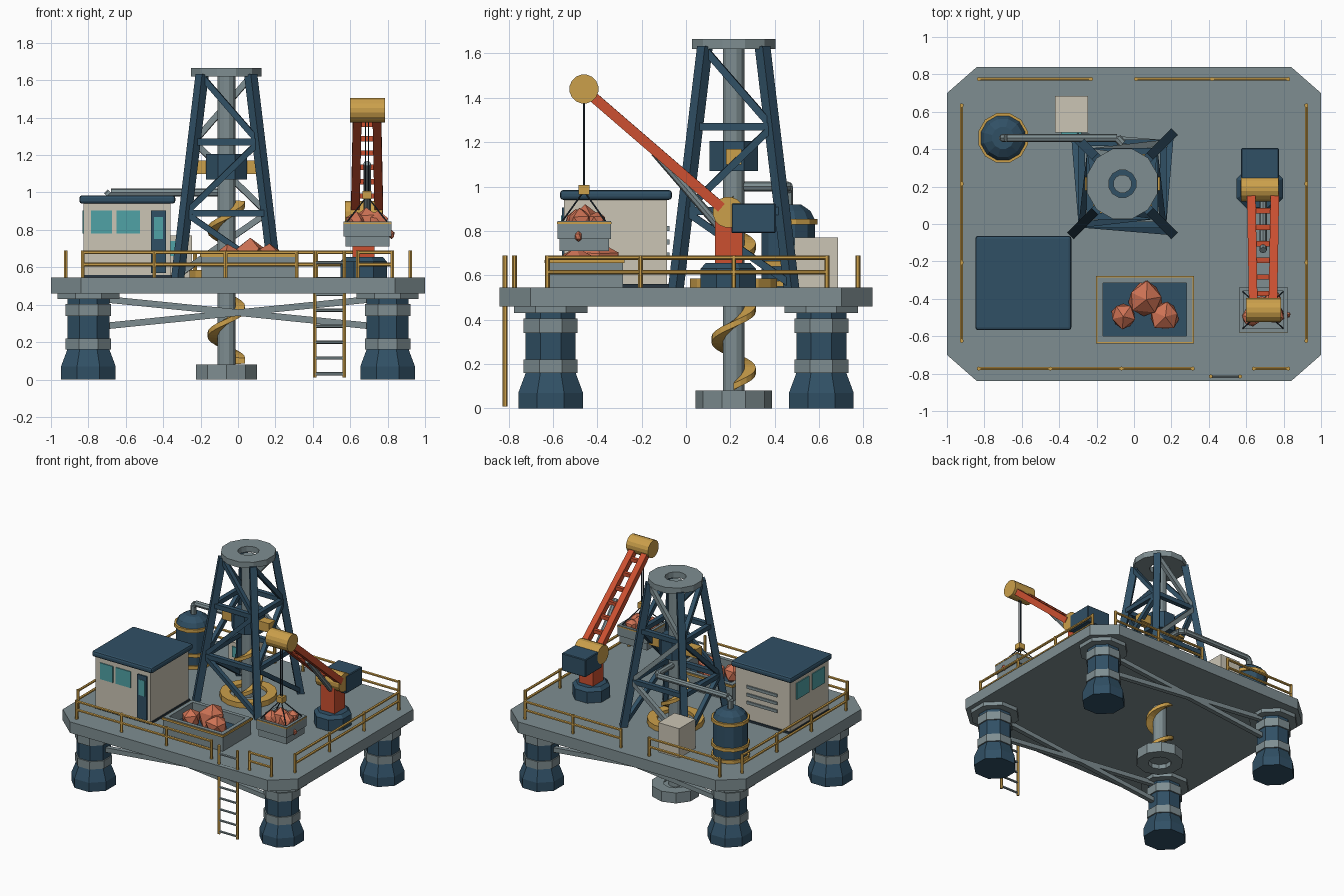
import bpy, bmesh, random
from math import pi, cos, sin
from mathutils import Vector, Matrix

if "Cube" in bpy.data.objects:
    bpy.data.objects.remove(bpy.data.objects["Cube"])

random.seed(4)
COL = dict(navy=(.03, .08, .13), grey=(.21, .27, .285), gold=(.6, .35, .07), red=(.6, .08, .03),
           ore=(.62, .17, .09), cream=(.6, .56, .46), teal=(.08, .36, .38), dark=(.02, .035, .05))
MATS, PARTS = {}, {}
for k, c in COL.items():
    MATS[k] = bpy.data.materials.new(k)
    MATS[k].diffuse_color = (*c, 1)

def mesh(name, col):
    return PARTS.setdefault(name, (bmesh.new(), col))[0]

def box(name, col, x0, x1, y0, y1, z0, z1):
    m = Matrix.Translation(((x0 + x1) / 2, (y0 + y1) / 2, (z0 + z1) / 2)) @ Matrix.Diagonal((x1 - x0, y1 - y0, z1 - z0, 1))
    bmesh.ops.create_cube(mesh(name, col), size=1, matrix=m)

def lathe(name, col, prof, c, n=8, axis='Z', closed=False):
    """Turn a (radius, height) profile; a flat side faces the front."""
    bm = mesh(name, col)
    rot = Matrix.Rotation(pi / 2, 3, 'Y') if axis == 'X' else Matrix.Identity(3)
    rings = [[bm.verts.new(Vector(c) + rot @ Vector((r * cos(2 * pi * (i + .5) / n), r * sin(2 * pi * (i + .5) / n), z)))
              for i in range(n)] for r, z in prof]
    pairs = list(zip(rings, rings[1:])) + ([(rings[-1], rings[0])] if closed else [])
    for a, b in pairs:
        for i in range(n):
            j = (i + 1) % n
            bm.faces.new((a[i], a[j], b[j], b[i]))
    if not closed:
        bm.faces.new(rings[0][::-1])
        bm.faces.new(rings[-1])

def ring(name, col, ri, ro, z0, z1, c, n=12):
    lathe(name, col, [(ro, z0), (ro, z1), (ri, z1), (ri, z0)], c, n, closed=True)

def beam(name, col, p, q, w, n=4):
    """Square (n=4) or round bar from p to q."""
    p, q = Vector(p), Vector(q)
    d = q - p
    rot = d.to_track_quat('Z', 'Y').to_matrix().to_4x4()
    if n == 4:
        spin = Matrix.Rotation(pi / 4, 4, 'Z')
        r = w / 2 ** .5
    else:
        spin, r = Matrix.Identity(4), w / 2
    bmesh.ops.create_cone(mesh(name, col), cap_ends=True, segments=n, radius1=r, radius2=r, depth=d.length,
                          matrix=Matrix.Translation((p + q) / 2) @ rot @ spin)

def rock(name, x, y, z, r, h=1.0):
    bm = mesh(name, 'ore')
    m = Matrix.Translation((x, y, z)) @ Matrix.Rotation(random.random() * 6, 4, 'Z') @ Matrix.Diagonal((r, r, r * h, 1))
    for v in bmesh.ops.create_icosphere(bm, subdivisions=1, radius=1, matrix=m)['verts']:
        v.co += Vector([random.uniform(-.1, .1) * r for _ in range(3)])

# deck with chamfered corners
bm = mesh('deck', 'grey')
outline = [(1, .70), (.84, .84), (-.84, .84), (-1, .70), (-1, -.70), (-.84, -.84), (.84, -.84), (1, -.70)]
face = bm.faces.new([bm.verts.new((x, y, .46)) for x, y in outline])
up = bmesh.ops.extrude_face_region(bm, geom=[face])['geom']
bmesh.ops.translate(bm, vec=(0, 0, .085), verts=[v for v in up if isinstance(v, bmesh.types.BMVert)])

# platform legs, collars and cross braces
for sx in (-1, 1):
    for sy in (-1, 1):
        c = (.8 * sx, .61 * sy, 0)
        lathe('platform_legs', 'navy', [(.158, 0), (.158, .07), (.122, .16), (.122, .44)], c)
        for z0, z1, r in ((.16, .22, .132), (.34, .405, .132), (.43, .462, .18)):
            lathe('leg_collars', 'grey', [(r, z0), (r, z1)], c)
for y in (-.61, .61):
    for s in (-1, 1):
        beam('cross_braces', 'grey', (-.72 * s, y, .43), (.72 * s, y, .285), .035)

# drill string, bit and auger flight
CX, CY = -.062, .215
C = (CX, CY, 0)
lathe('drill_pipe', 'grey', [(.05, .03), (.05, 1.63)], C, 12)
ring('drill_bit', 'grey', .085, .172, 0, .08, C, 10)
lathe('drill_bit', 'grey', [(.1, .035), (.1, .07)], C, 10)
ring('rotary_table', 'gold', .13, .2, .54, .585, C, 16)
lathe('rotary_plate', 'grey', [(.14, .54), (.14, .56)], C, 16)
bm, prev, steps = mesh('auger_flight', 'gold'), None, 60
for i in range(steps + 1):
    a, z = 6 * pi * i / steps, .1 + .84 * i / steps
    cur = [bm.verts.new((CX + r * cos(a), CY + r * sin(a), z + dz)) for r, dz in ((.045, -.018), (.1, -.014), (.1, .014), (.045, .018))]
    if prev:
        for k in range(4):
            bm.faces.new((prev[k], prev[(k + 1) % 4], cur[(k + 1) % 4], cur[k]))
    else:
        bm.faces.new(cur)
    prev = cur
bm.faces.new(prev[::-1])
lathe('top_drive', 'navy', [(.119, 1.07), (.119, 1.205)], C)
box('drive_arms', 'gold', CX - .2, CX + .2, CY - .035, CY + .035, 1.1, 1.17)

# derrick: legs, girts and alternating diagonals
def corner(k, z):
    h = .26 - .13 * (z - .545) / 1.085
    sx, sy = ((-1, -1), (1, -1), (1, 1), (-1, 1))[k % 4]
    return (CX + sx * h, CY + sy * h, z)
levels = (.56, .89, 1.27, 1.62)
for k in range(4):
    beam('derrick_legs', 'navy', corner(k, .54), corner(k, 1.63), .05)
    for b in range(3):
        z0, z1 = levels[b], levels[b + 1]
        if b:
            beam('derrick_girts', 'navy', corner(k, z0), corner(k + 1, z0), .035)
        lo, hi = (k + 1, k) if (b + (k == 3)) % 2 == 0 else (k, k + 1)
        n, c = ('back_diagonals', 'grey') if k == 2 else ('derrick_diagonals', 'navy')
        beam(n, c, corner(lo, z0), corner(hi, z1), .032)
ring('crown_ring', 'grey', .075, .195, 1.62, 1.665, C, 12)

# cabin
box('cabin_walls', 'cream', -.825, -.36, -.55, -.085, .54, .95)
box('cabin_roof', 'navy', -.848, -.335, -.568, -.063, .94, .985)
box('cabin_base', 'dark', -.832, -.353, -.557, -.078, .54, .56)
box('cabin_door', 'navy', -.465, -.385, -.56, -.54, .57, .905)
box('cabin_windows', 'teal', -.45, -.4, -.563, -.54, .75, .87)
for x0, x1 in ((-.785, -.675), (-.65, -.525)):
    box('cabin_windows', 'teal', x0, x1, -.557, -.54, .78, .905)
for y0, y1 in ((-.5, -.35), (-.31, -.16)):
    box('cabin_windows', 'teal', -.832, -.81, y0, y1, .78, .905)
for z in (.68, .74, .8):
    box('cabin_vents', 'grey', -.72, -.46, -.09, -.075, z, z + .022)

# control cabinet
box('control_cabinet', 'cream', -.422, -.245, .49, .685, .54, .77)
box('control_screen', 'teal', -.39, -.28, .482, .5, .66, .74)

# mud tank and feed pipe
T = (-.7, .46, 0)
lathe('mud_tank', 'navy', [(.125, .54), (.125, .85), (.105, .89), (.06, .92)], T, 12)
for z in (.55, .64, .83):
    ring('tank_bands', 'gold', .12, .137, z, z + .025, T, 12)
path = [(-.7, .46, .9), (-.7, .46, .98), (-.68, .46, 1), (-.09, .46, 1), (CX, .43, 1), (CX, CY, 1)]
for p, q in zip(path, path[1:]):
    beam('feed_pipe', 'grey', p, q, .045, 8)

# ore hopper
def tray(name, col, x0, x1, y0, y1, z0, z1, t):
    for s in ((x0, x1, y0, y0 + t), (x0, x1, y1 - t, y1), (x0, x0 + t, y0 + t, y1 - t), (x1 - t, x1, y0 + t, y1 - t)):
        box(name, col, *s, z0, z1)
tray('hopper_walls', 'grey', -.195, .312, -.63, -.285, .54, .675, .03)
tray('hopper_trim', 'gold', -.203, .32, -.638, -.277, .655, .67, .012)
box('hopper_floor', 'navy', -.17, .29, -.61, -.3, .54, .6)
for x, y, r in ((.065, -.4, .1), (-.055, -.49, .075), (.165, -.49, .085)):
    rock('hopper_ore', x, y, .65, r)

# crane base, slew head and boom
X = .69
lathe('crane_base', 'navy', [(.135, .54), (.135, .63), (.11, .655)], (.672, .19, 0))
box('crane_post', 'red', .612, .73, .13, .255, .64, .86)
lathe('boom_hinge', 'gold', [(.07, -.1), (.07, .1)], (.672, .19, .885), 16, 'X')
box('counterweight', 'navy', .572, .775, .205, .405, .79, .925)
root, tip = Vector((X, .16, .905)), Vector((X, -.46, 1.44))
for s in (-1, 1):
    beam('boom_beams', 'red', root + Vector((s * .063, 0, 0)), tip + Vector((s * .052, 0, 0)), .046)
for i in range(1, 7):
    p = root.lerp(tip, i / 7)
    beam('boom_rungs', 'red', p - Vector((.06, 0, 0)), p + Vector((.06, 0, 0)), .028)
beam('boom_strut', 'grey', (X, .14, .83), (X, -.14, 1.155), .04, 8)
lathe('boom_head', 'gold', [(.066, -.093), (.066, .093)], (.693, -.46, 1.44), 16, 'X')

# hoist cable, hook block and ore skip
for s in (-1, 1):
    beam('hoist_cable', 'dark', (X + s * .008, -.46, 1.42), (X + s * .008, -.46, .99), .008, 6)
    for t in (-1, 1):
        beam('skip_slings', 'dark', (X, -.46, .98), (X + s * .11, -.46 + t * .1, .84), .008, 6)
box('hook_block', 'gold', X - .025, X + .025, -.485, -.435, .965, 1.008)
tray('skip_walls', 'grey', .565, .82, -.58, -.338, .765, .845, .02)
tray('skip_trim', 'gold', .563, .822, -.582, -.336, .832, .84, .01)
box('skip_bottom', 'grey', .575, .81, -.57, -.348, .71, .8)
for x, y, r in ((.69, -.45, .075), (.63, -.5, .055), (.75, -.48, .06), (.74, -.4, .05)):
    rock('skip_ore', x, y, .84, r)
rock('stray_ore', .82, -.485, .775, .018, 1.3)

# guard rails
def rail(p, q):
    p, q = Vector((*p, 0)), Vector((*q, 0))
    for z in (.615, .68):
        beam('guard_rails', 'gold', p + Vector((0, 0, z)), q + Vector((0, 0, z)), .02, 6)
    n = max(1, round((q - p).length / .42))
    for i in range(n + 1):
        a = p.lerp(q, i / n)
        beam('guard_rails', 'gold', a + Vector((0, 0, .54)), a + Vector((0, 0, .69)), .022, 6)
for p, q in (((-.83, -.773), (.315, -.773)), ((.64, -.773), (.825, -.773)), ((-.83, .775), (-.23, .775)),
             ((.01, .775), (.825, .775)), ((-.922, -.625), (-.922, .635)), ((.922, -.625), (.922, .635))):
    rail(p, q)

# access ladder
for x in (.41, .567):
    beam('ladder_stiles', 'gold', (x, -.815, .01), (x, -.815, .69), .022, 6)
for i in range(8):
    z = .03 + .085 * i
    beam('ladder_rungs', 'grey', (.41, -.815, z), (.567, -.815, z), .018, 6)

# turn the collected meshes into objects
for name, (bm, col) in PARTS.items():
    bmesh.ops.recalc_face_normals(bm, faces=bm.faces[:])
    me = bpy.data.meshes.new(name)
    bm.to_mesh(me)
    bm.free()
    me.materials.append(MATS[col])
    ob = bpy.data.objects.new(name, me)
    bpy.context.scene.collection.objects.link(ob)
    if name in ('cabin_roof', 'counterweight'):
        b = ob.modifiers.new('bevel', 'BEVEL')
        b.width, b.segments = (.015, 2) if name == 'cabin_roof' else (.005, 1)

for m in bpy.data.materials:
    if m.users and not m.is_grease_pencil:
        m.use_nodes = True
        m.node_tree.nodes["Principled BSDF"].inputs["Base Color"].default_value = m.diffuse_color
